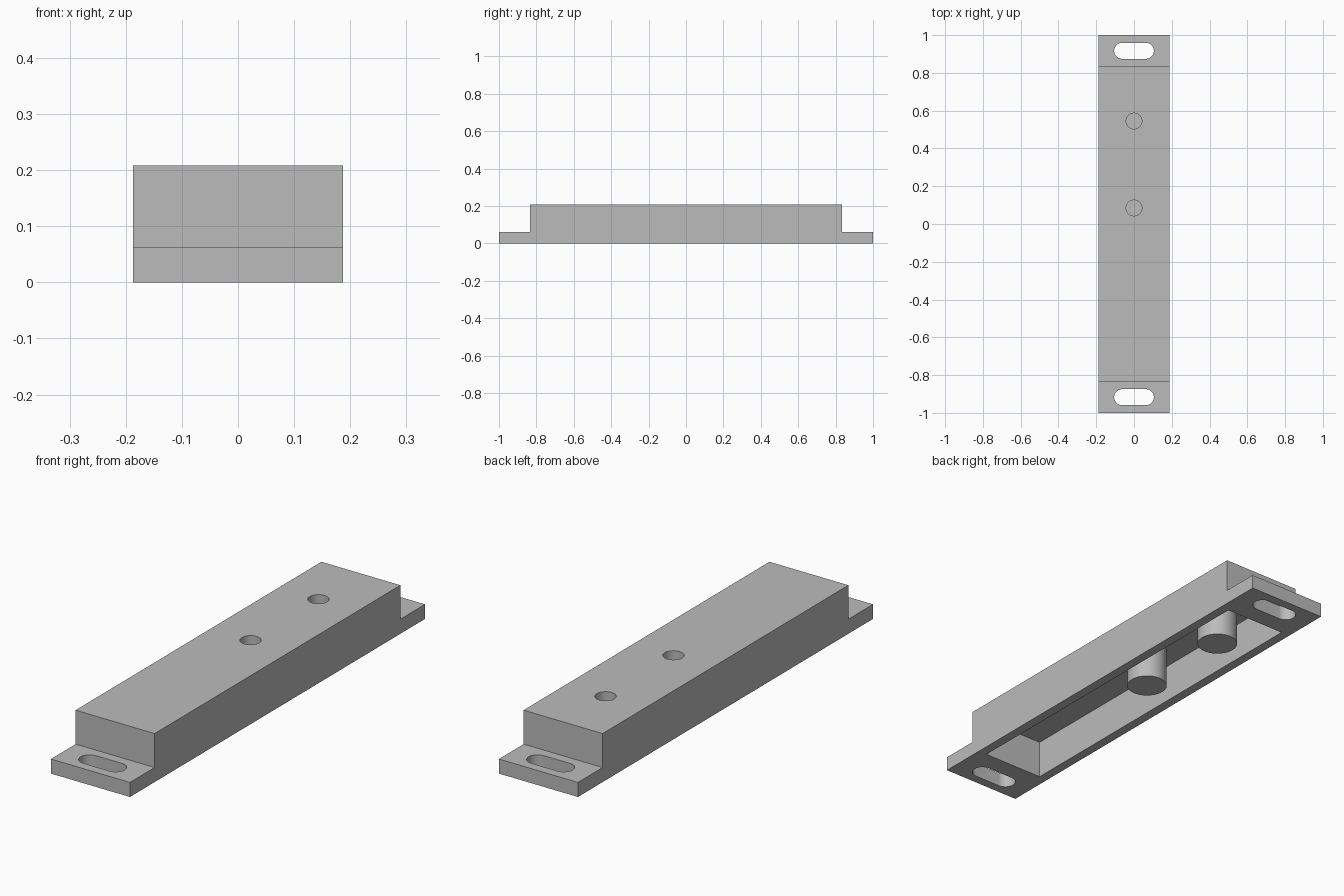
import bpy
import math

if "Cube" in bpy.data.objects:
    bpy.data.objects.remove(bpy.data.objects["Cube"], do_unlink=True)

HALF_WIDTH, HALF_LENGTH = 0.1875, 1.0
BODY_END, HEIGHT, FLANGE = 0.833, 0.2083, 0.0625
WALL = 0.0417
HOLE_Y = (0.085, 0.545)

# Single matte grey
grey = bpy.data.materials.new("grey")
grey.use_nodes = True
grey.diffuse_color = (0.5, 0.5, 0.5, 1)
grey.node_tree.nodes["Principled BSDF"].inputs["Base Color"].default_value = (0.5, 0.5, 0.5, 1)


def prism(name, outline, low, high, place):
    """Extrude an outline between two levels; place maps (u, v, level) to xyz."""
    n = len(outline)
    verts = [place(u, v, t) for t in (low, high) for u, v in outline]
    faces = [list(range(n))[::-1], list(range(n, 2 * n))]
    faces += [(i, (i + 1) % n, n + (i + 1) % n, n + i) for i in range(n)]
    mesh = bpy.data.meshes.new(name)
    mesh.from_pydata(verts, [], faces)
    mesh.materials.append(grey)
    obj = bpy.data.objects.new(name, mesh)
    bpy.context.collection.objects.link(obj)
    return obj


def upright(u, v, t):
    return (u, v, t)


def sideways(u, v, t):
    return (t, u, v)


def slot(radius, reach, y, steps=24):
    """Rounded slot along x; a reach of zero gives a circle."""
    points = []
    for side, start in ((1, -math.pi / 2), (-1, math.pi / 2)):
        last = steps + 1 if reach else steps
        for i in range(last):
            a = start + math.pi * i / steps
            points.append((side * reach + radius * math.cos(a), y + radius * math.sin(a)))
    return points


def combine(target, tool, operation):
    mod = target.modifiers.new(operation.title(), "BOOLEAN")
    mod.operation, mod.solver, mod.object = operation, "EXACT", tool
    bpy.context.view_layer.objects.active = target
    bpy.ops.object.modifier_apply(modifier=mod.name)
    bpy.data.objects.remove(tool, do_unlink=True)


# Stepped body with a mounting flange at each end
half = [(HALF_LENGTH, 0), (HALF_LENGTH, FLANGE), (BODY_END, FLANGE), (BODY_END, HEIGHT)]
profile = half + [(-y, z) for y, z in reversed(half)]
housing = prism("housing", profile, -HALF_WIDTH, HALF_WIDTH, sideways)

# Hollow underside
px, py = HALF_WIDTH - WALL, BODY_END - WALL
pocket = prism("pocket", [(-px, -py), (px, -py), (px, py), (-px, py)],
               -0.1, HEIGHT - WALL, upright)
combine(housing, pocket, "DIFFERENCE")

# Solid posts hanging inside, each with a blind hole from the top
for y in HOLE_Y:
    combine(housing, prism("post", slot(0.083, 0, y), 0, 0.185, upright), "UNION")
for y in HOLE_Y:
    combine(housing, prism("post_hole", slot(WALL, 0, y), 0.042, 0.3, upright), "DIFFERENCE")

# Mounting slots through the flanges
for y in (-0.917, 0.917):
    combine(housing, prism("flange_slot", slot(0.0425, 0.0625, y), -0.1, 0.15, upright),
            "DIFFERENCE")

# Smooth curved walls, keep crisp edges
bpy.ops.object.select_all(action="DESELECT")
housing.select_set(True)
bpy.context.view_layer.objects.active = housing
bpy.ops.object.shade_smooth_by_angle(angle=math.radians(30))
